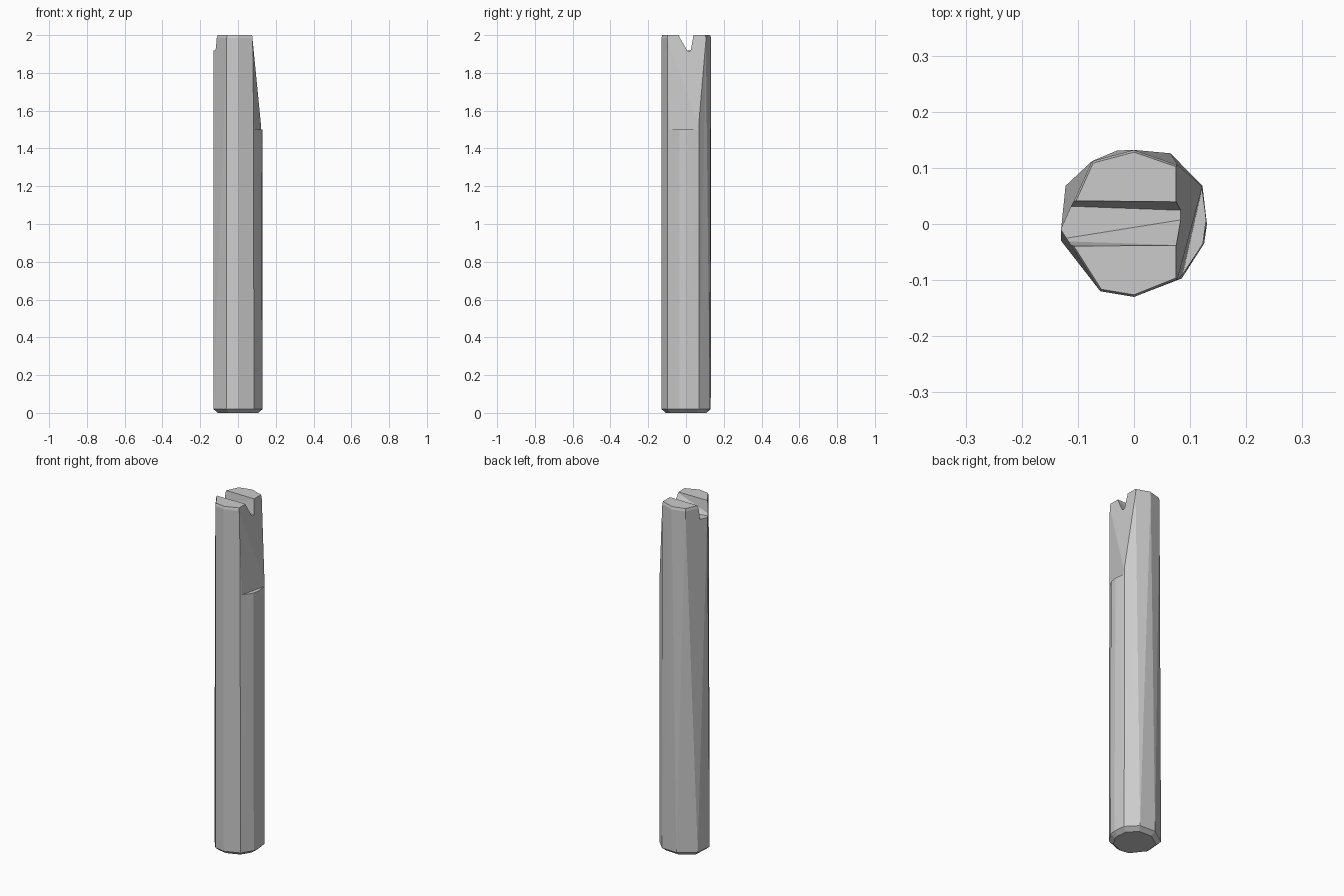
import bpy, bmesh

if "Cube" in bpy.data.objects:
    bpy.data.objects.remove(bpy.data.objects["Cube"])


def loft(name, rings):
    """Closed solid from a stack of equal-length rings of 3D points."""
    bm = bmesh.new()
    loops = [[bm.verts.new(p) for p in r] for r in rings]
    n = len(rings[0])
    for a, b in zip(loops, loops[1:]):
        for i in range(n):
            j = (i + 1) % n
            bm.faces.new((a[i], a[j], b[j], b[i]))
    bm.faces.new(loops[0][::-1])
    bm.faces.new(loops[-1])
    bmesh.ops.triangulate(bm, faces=[f for f in bm.faces])
    bmesh.ops.recalc_face_normals(bm, faces=bm.faces)
    me = bpy.data.meshes.new(name)
    bm.to_mesh(me)
    bm.free()
    ob = bpy.data.objects.new(name, me)
    bpy.context.collection.objects.link(ob)
    return ob


def ring(pts, z, s=1.0):
    return [(x * s, y * s, z) for x, y in pts]


# Uneven ten-sided section, slightly different at foot and head
foot = [(.13, 0), (.122, .068), (.065, .126), (-.03, .131), (-.122, .068),
        (-.13, -.03), (-.06, -.12), (0, -.13), (.085, -.097), (.125, -.035)]
head = [(.128, .01), (.12, .068), (.078, .105), (0, .132), (-.075, .112),
        (-.129, .035), (-.128, -.03), (-.06, -.12), (0, -.13), (.08, -.098)]
head = [head[0], head[1], head[2], head[3], head[4],
        head[5], head[7], head[8], head[9], (.122, -.035)]
# keep the left flat the full width at the head
head[5] = (-.13, -.01)

post = loft("wooden_post", [ring(foot, 0, .82), ring(foot, .02),
                            ring(head, 1.985), ring(head, 2.0, .97)])

# Slanted hewn face on the right, with a small ledge at its foot
chop = loft("chop_cutter", [
    [(.081, -.115, 1.5), (.4, -.115, 1.5), (.4, .2, 1.5), (.124, .075, 1.5)],
    [(.073, -.115, 2.02), (.4, -.115, 2.02), (.4, .2, 2.02), (.073, .11, 2.02)]])

# Notch across the top: wide at the left end, a V at the right end
notch = loft("notch_cutter", [
    [(-.15, -.042, 2.02), (-.15, -.03, 1.92), (-.15, .033, 1.92), (-.15, .044, 2.02)],
    [(.15, -.04, 2.02), (.15, .018, 1.915), (.15, .022, 1.915), (.15, .041, 2.02)]])

for cutter in (chop, notch):
    m = post.modifiers.new(cutter.name, 'BOOLEAN')
    m.operation = 'DIFFERENCE'
    m.solver = 'EXACT'
    m.object = cutter
    cutter.hide_render = True
    cutter.hide_viewport = False
    cutter.display_type = 'WIRE'
# Apply the cuts and remove the cutters
bpy.context.view_layer.objects.active = post
post.select_set(True)
for m in list(post.modifiers):
    bpy.ops.object.modifier_apply(modifier=m.name)
for cutter in (chop, notch):
    bpy.data.objects.remove(cutter)
